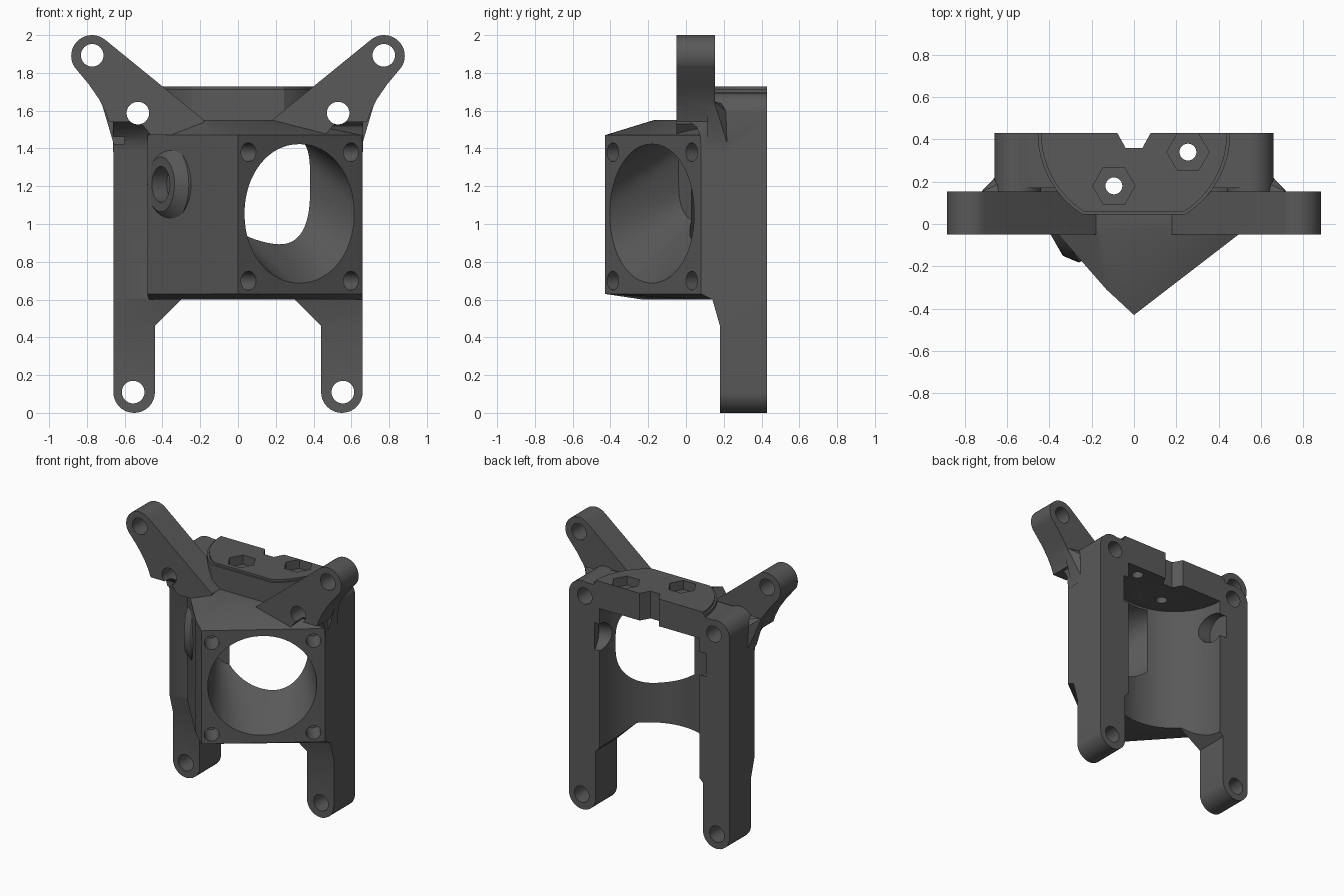
import bpy, bmesh, math
from mathutils import Vector

if "Cube" in bpy.data.objects:
    bpy.data.objects.remove(bpy.data.objects["Cube"])

plastic = bpy.data.materials.new("dark_grey_plastic")
plastic.diffuse_color = (0.1, 0.1, 0.1, 1)
plastic.use_nodes = True
plastic.node_tree.nodes["Principled BSDF"].inputs["Base Color"].default_value = plastic.diffuse_color


def finish(name, bm):
    bmesh.ops.recalc_face_normals(bm, faces=bm.faces[:])
    me = bpy.data.meshes.new(name)
    bm.to_mesh(me)
    bm.free()
    me.materials.append(plastic)
    ob = bpy.data.objects.new(name, me)
    bpy.context.collection.objects.link(ob)
    return ob


def hull(name, pts):
    bm = bmesh.new()
    for p in pts:
        bm.verts.new(p)
    r = bmesh.ops.convex_hull(bm, input=bm.verts[:])
    junk = {v for v in r["geom_interior"] + r["geom_unused"] if isinstance(v, bmesh.types.BMVert)}
    if junk:
        bmesh.ops.delete(bm, geom=list(junk), context='VERTS')
    bmesh.ops.dissolve_limit(bm, angle_limit=0.002, verts=bm.verts[:], edges=bm.edges[:])
    return finish(name, bm)


def prism(name, poly, axis, a, b):
    """Extrude a 2D outline along an axis from a to b."""
    put = {'x': lambda p, t: (t, p[0], p[1]),
           'y': lambda p, t: (p[0], t, p[1]),
           'z': lambda p, t: (p[0], p[1], t)}[axis]
    bm = bmesh.new()
    lo, hi = [[bm.verts.new(put(p, t)) for p in poly] for t in (a, b)]
    bm.faces.new(lo)
    bm.faces.new(hi)
    n = len(poly)
    for i in range(n):
        bm.faces.new((lo[i], lo[(i + 1) % n], hi[(i + 1) % n], hi[i]))
    return finish(name, bm)


def arc(cx, cy, r, a0, a1, n=20):
    return [(cx + r * math.cos(math.radians(a0 + (a1 - a0) * i / n)),
             cy + r * math.sin(math.radians(a0 + (a1 - a0) * i / n))) for i in range(n + 1)]


def box(name, x0, x1, y0, y1, z0, z1):
    return prism(name, [(x0, y0), (x1, y0), (x1, y1), (x0, y1)], 'z', z0, z1)


def ring(centre, direction, ru, rv, n=48, power=1.0):
    """Ellipse (or squarer superellipse) facing a horizontal direction."""
    d = Vector(direction).normalized()
    u = d.cross(Vector((0, 0, 1))).normalized()
    v = u.cross(d)
    f = lambda t: math.copysign(abs(t) ** power, t)
    return [Vector(centre) + u * ru * f(math.cos(t)) + v * rv * f(math.sin(t))
            for t in (2 * math.pi * i / n for i in range(n))]


def rod(name, p, q, r, r2=None, n=32):
    d = Vector(q) - Vector(p)
    return hull(name, ring(p, d, r, r, n) + ring(q, d, r2 or r, r2 or r, n))


def measure(me):
    bm = bmesh.new()
    bm.from_mesh(me)
    vol, closed = bm.calc_volume(signed=True), all(e.is_manifold for e in bm.edges)
    bm.free()
    return vol, closed


def boolean(base, others, op):
    """Apply each boolean; retry with a tiny nudge if the result is not a sound solid."""
    bpy.context.view_layer.objects.active = base
    for o in others:
        v0, v1 = measure(base.data)[0], measure(o.data)[0]
        low, high = (max(v0, v1), v0 + v1) if op == 'UNION' else (v0 - v1, v0)
        backup = base.data.copy()
        for k in range(6):
            m = base.modifiers.new("cut", 'BOOLEAN')
            m.operation, m.object = op, o
            m.solver = 'EXACT' if k % 2 else 'MANIFOLD'
            bpy.ops.object.modifier_apply(modifier=m.name)
            v, closed = measure(base.data)
            if low - 1e-3 < v < high + 1e-3 and (closed or k > 3):
                break
            base.data = backup.copy()
            o.location += Vector((0.0007, -0.0005, 0.0006)) * (k % 2)
            bpy.context.view_layer.update()
        bpy.data.objects.remove(o)


# wedge-shaped duct body with a shallow hipped roof
wedge = [(0, -0.43), (-0.13, -0.31), (-0.48, 0.09), (0.65, 0.07), (0.66, 0.08)]
pts = [(x, y, z) for x, y in wedge for z in (0.63, 1.47)]
pts += [(x, y, 0.6) for x, y in ((0, -0.23), (-0.3, 0), (-0.47, 0.14), (0.6, 0.1), (0.66, 0.14))]
pts += [(x, y, 1.55) for x, y in ((0, -0.17), (-0.15, -0.05), (0.18, -0.05))]
pts += [(x, 0.43, z) for x in (-0.48, 0.66) for z in (0.6, 1.55)]
body = hull("fan_mount_bracket", pts)

parts, cuts = [], []
parts.append(box("left_leg_web", -0.66, -0.45, 0.14, 0.43, 0.6, 1.5))
for s in (-1, 1):
    # rear leg, its thicker top and the gusset under the body
    leg = arc(s * 0.55, 0.11, 0.11, 180, 360) + arc(s * 0.55, 1.585, 0.11, 0, 180)
    parts.append(prism("leg", leg, 'y', 0.18, 0.43))
    top = [(s * 0.44, 1.4), (s * 0.66, 1.4)]
    top = (top if s > 0 else top[::-1]) + arc(s * 0.55, 1.585, 0.11, 0, 180)
    parts.append(prism("leg_top", top, 'y', 0.14, 0.43))
    parts.append(hull("gusset", [(s * x, y, z) for x, f, z in (
        (0.44, 0.18, 0.46), (0.66, 0.18, 0.46), (0.3, 0.14, 0.6), (0.66, 0.14, 0.6),
        (0.3, 0.14, 0.65), (0.66, 0.14, 0.65)) for y in (f, 0.43)]))
    # diagonal arm with a curved outer edge
    arm = [(0.18, 1.55), (0.18, 1.53), (0.33, 1.47), (0.46, 1.47), (0.52, 1.54), (0.683, 1.54),
           (0.70, 1.59), (0.735, 1.66), (0.79, 1.74)]
    arm += arc(0.773, 1.89, 0.11, -32, 129)
    parts.append(prism("arm", [(s * x, z) for x, z in arm], 'y', -0.05, 0.153))
    # coved underside of the arm
    if s < 0:
        cove = [(-0.045, 1.545), (0.02, 1.535), (0.08, 1.50), (0.12, 1.45), (0.142, 1.38)]
    else:
        cove = [(-0.045, 1.545), (0.02, 1.54), (0.055, 1.515), (0.075, 1.47), (0.082, 1.38)]
    cove += [(0.2, 1.38), (0.2, 1.56), (-0.045, 1.56)]
    parts.append(prism("arm_cove", cove, 'x', s * 0.45, s * 0.661))
    # blend from the leg side into the arm
    parts.append(hull("side_blend", [(s * x, y, z) for x, y, z in (
        (0.6, 0.11, 1.42), (0.657, 0.11, 1.42), (0.657, 0.22, 1.42), (0.6, 0.22, 1.42),
        (0.685, 0.11, 1.55), (0.685, 0.16, 1.55), (0.662, 0.21, 1.6), (0.6, 0.21, 1.63),
        (0.725, 0.11, 1.65), (0.725, 0.149, 1.65), (0.6, 0.11, 1.66))]))
    # screw holes through leg foot, leg top and arm tip
    for x, z in ((0.555, 0.11), (0.53, 1.587), (0.772, 1.893)):
        cuts.append(rod("screw_hole", (s * x, -0.6, z), (s * x, 0.6, z), 0.06))

# top plate with a stepped rim
parts.append(box("plate_filler", -0.56, 0.56, 0.17, 0.43, 1.5, 1.69))
for r, z0, z1, front in ((0.455, 1.5, 1.712, 0.045), (0.44, 1.6, 1.727, 0.06)):
    a = math.degrees(math.asin((0.43 - front) / r))
    outline = arc(0, 0.43, r, 180, 180 + a) + arc(0, 0.43, r, 360 - a, 360)
    parts.append(prism("top_plate", outline, 'z', z0, z1))

# conical boss on the left wall
axis = Vector((0.87, 0.5, 0)).normalized()
boss = Vector((-0.365, 0.0, 1.21))
parts.append(hull("wall_boss", ring(boss - axis * 0.05, axis, 0.145, 0.145, 32)
                  + ring(boss, axis, 0.21, 0.21, 32) + ring(boss + axis * 0.08, axis, 0.21, 0.21, 32)))
boolean(body, parts, 'UNION')

# cylindrical rear cavity, open at the back
slot = arc(0, 0.43, 0.41, 180, 360, 40) + [(0.41, 0.6), (-0.41, 0.6)]
cuts.append(prism("cavity", slot, 'z', 0.3, 1.525))

# round fan opening narrowing toward the cavity
face = Vector((0.65, 0.50, 0)).normalized()
inward = Vector((-face.y, face.x, 0))
centre = Vector((0.325, -0.18, 1.04))
inner = centre + inward * 0.42 + Vector((0, 0, 0.225))
cuts.append(hull("duct", ring(centre - inward * 0.03, inward, 0.37, 0.375, 64)
                 + ring(inner, inward, 0.315, 0.265, 64, 0.6)))
for u in (-0.34, 0.345):
    for z in (0.70, 1.38):
        p = Vector((centre.x, centre.y, z)) + face * u
        cuts.append(rod("fan_screw_hole", p - inward * 0.05, p + inward * 0.18, 0.05))

# plate nut traps and rear notch
for x, y in ((-0.095, 0.18), (0.255, 0.34)):
    cuts.append(prism("plate_hole", arc(x, y, 0.04, 0, 345, 23), 'z', 1.4, 1.9))
    cuts.append(prism("nut_trap", arc(x, y, 0.1, 0, 300, 5), 'z', 1.66, 1.9))
cuts.append(prism("rear_notch", [(-0.09, 0.45), (-0.04, 0.36), (0.04, 0.36), (0.09, 0.45)],
                  'z', 1.3, 1.9))

# blind bore in the boss and pockets inside the legs
cuts.append(rod("boss_bore", boss - axis * 0.1, boss + axis * 0.04, 0.095))
cuts.append(rod("leg_pocket", (0.2, 0.35, 1.31), (0.45, 0.43, 1.31), 0.1))
cuts.append(rod("nut_pocket", (-0.47, 0.36, 1.34), (-0.3, 0.36, 1.34), 0.11))
boolean(body, cuts, 'DIFFERENCE')

bpy.ops.object.select_all(action='DESELECT')
body.select_set(True)
bpy.context.view_layer.objects.active = body
bpy.ops.object.shade_smooth_by_angle(angle=math.radians(25))
